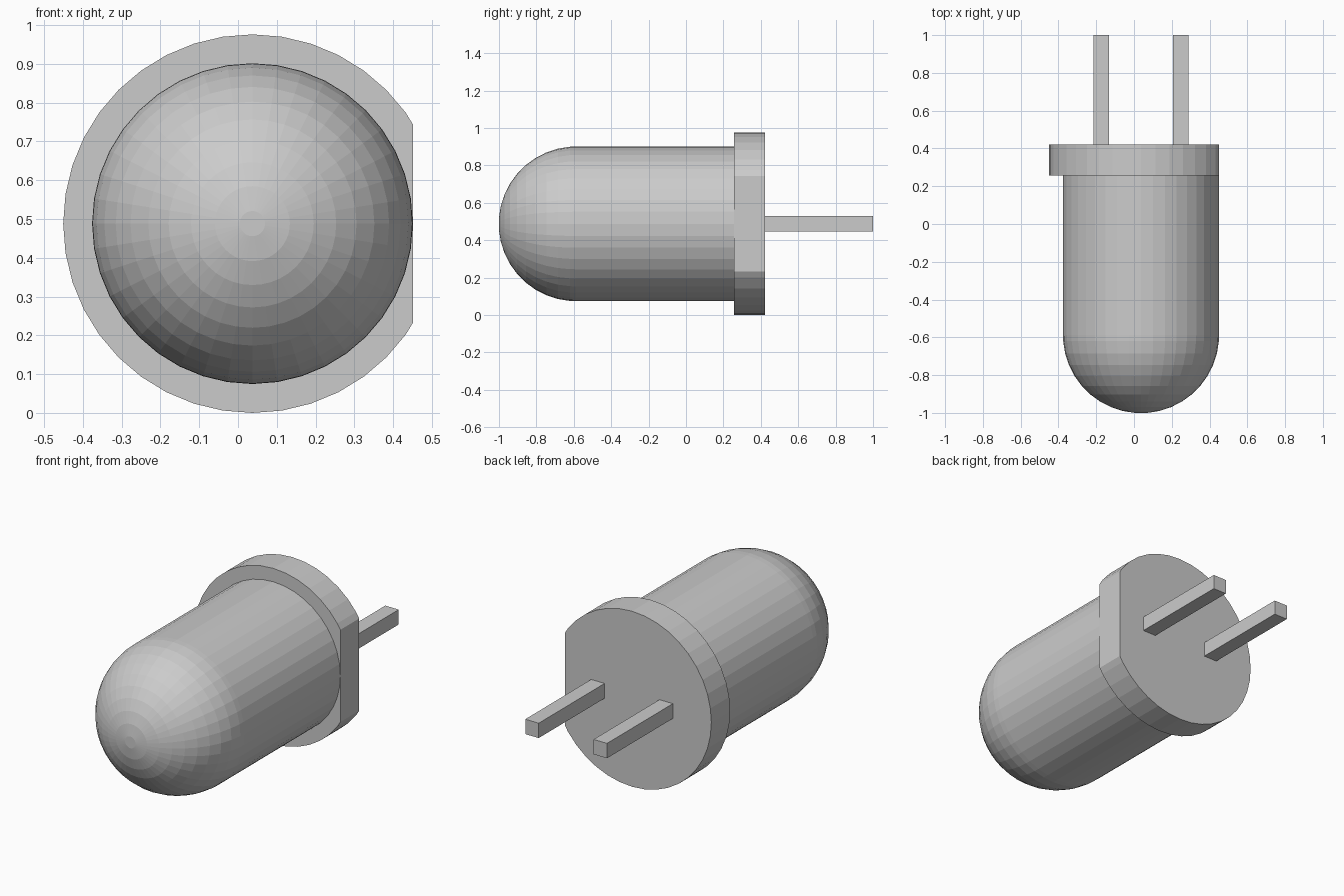
import bpy
import bmesh
from math import sin, cos, radians, tau
from mathutils import Vector

cube = bpy.data.objects.get("Cube")
if cube:
    bpy.data.objects.remove(cube)

MM = 0.1654                     # model units per millimetre
SIDES = 40
STEP = 360 / SIDES
BODY_R, FLANGE_R = 2.5 * MM, 2.95 * MM
LEAD, LEAD_LENGTH, LEAD_OFFSET = 0.5 * MM, 3.5 * MM, 1.27 * MM
AXIS_X, AXIS_Z = FLANGE_R - 5.45 * MM / 2, FLANGE_R
BACK_Y = 1 - LEAD_LENGTH
FLANGE_Y = BACK_Y - MM
DOME_Y = BACK_Y - 6.1 * MM


def finish(name, bm):
    """Store the bmesh as a flat-shaded object."""
    bmesh.ops.recalc_face_normals(bm, faces=bm.faces)
    mesh = bpy.data.meshes.new(name)
    bm.to_mesh(mesh)
    bm.free()
    obj = bpy.data.objects.new(name, mesh)
    bpy.context.collection.objects.link(obj)
    return obj


def lathe(profile):
    """Revolve (radius, y) points about the long axis, capping both ends."""
    bm = bmesh.new()
    verts = [bm.verts.new((AXIS_X + r, y, AXIS_Z)) for r, y in profile]
    edges = [bm.edges.new(pair) for pair in zip(verts, verts[1:])]
    bmesh.ops.spin(bm, geom=verts + edges, cent=(AXIS_X, 0, AXIS_Z),
                   axis=(0, 1, 0), angle=tau, steps=SIDES)
    bmesh.ops.remove_doubles(bm, verts=bm.verts, dist=1e-4)
    rims = [e for e in bm.edges if e.is_boundary]
    bmesh.ops.holes_fill(bm, edges=rims, sides=0)
    return bm


# Domed lens: hemisphere rings running into a straight barrel
rings = [radians((i + 0.5) * STEP) for i in range(SIDES // 4)]
dome = [(BODY_R * sin(a), DOME_Y - BODY_R * cos(a)) for a in rings]
finish("lens_body", lathe(dome + [(BODY_R, DOME_Y), (BODY_R, FLANGE_Y)]))

# Base flange with one side cut flat
bm = lathe([(FLANGE_R, FLANGE_Y), (FLANGE_R, BACK_Y)])
bmesh.ops.bisect_plane(bm, geom=bm.verts[:] + bm.edges[:] + bm.faces[:],
                       plane_co=(AXIS_X + BODY_R, 0, 0), plane_no=(1, 0, 0),
                       clear_outer=True)
bmesh.ops.holes_fill(bm, edges=[e for e in bm.edges if e.is_boundary], sides=0)
finish("base_flange", bm)

# Pair of square leads
for name, side in (("left_lead", 1), ("right_lead", -1)):
    bm = bmesh.new()
    bmesh.ops.create_cube(bm, size=1)
    bmesh.ops.scale(bm, vec=(LEAD, LEAD_LENGTH, LEAD), verts=bm.verts)
    centre = Vector((AXIS_X + side * LEAD_OFFSET, 1 - LEAD_LENGTH / 2, AXIS_Z))
    bmesh.ops.translate(bm, vec=centre, verts=bm.verts)
    finish(name, bm)
